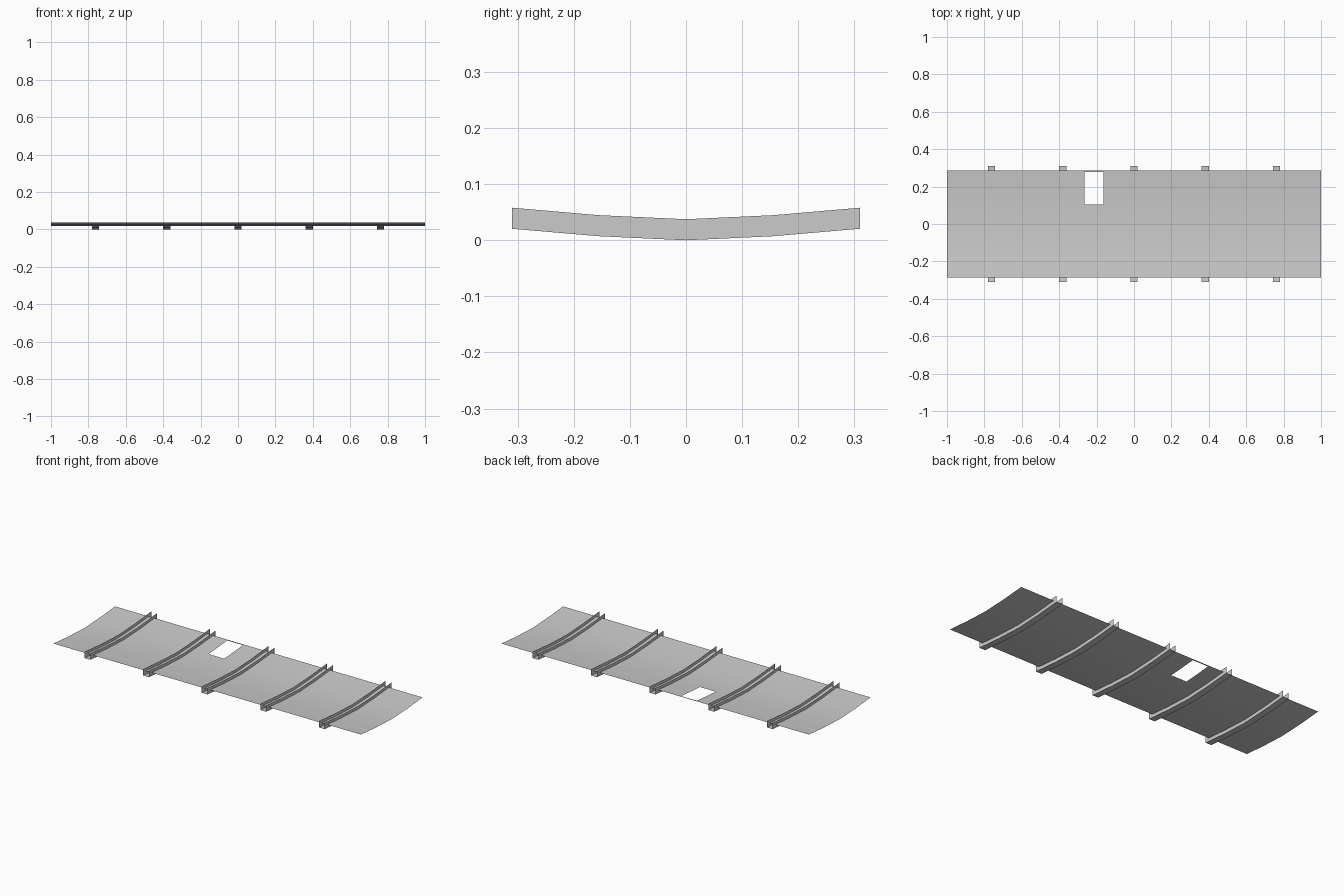
import bpy
import bmesh

cube = bpy.data.objects.get("Cube")
if cube:
    bpy.data.objects.remove(cube, do_unlink=True)

grey = bpy.data.materials.new("light_grey_metal")
grey.use_nodes = True
grey.diffuse_color = (0.6, 0.6, 0.6, 1)
grey.node_tree.nodes["Principled BSDF"].inputs["Base Color"].default_value = (0.6, 0.6, 0.6, 1)

BEND, END = 0.155, 0.31        # where the sagging curve kinks and ends
SHEET_LIFT = 0.0195            # sheet height above the channel floors
WALL = 0.0375                  # channel wall height
HALF_WIDTH = 0.0188            # half the channel width


def sag(y):
    """Height of the shallow, faceted trough at y."""
    y = abs(y)
    if y < BEND:
        return 0.0072 * y / BEND
    return 0.0072 + 0.0133 * (y - BEND) / (END - BEND)


def finish(name, bm):
    mesh = bpy.data.meshes.new(name)
    bm.to_mesh(mesh)
    bm.free()
    mesh.materials.append(grey)
    obj = bpy.data.objects.new(name, mesh)
    bpy.context.collection.objects.link(obj)
    bpy.ops.object.select_all(action="DESELECT")
    obj.select_set(True)
    bpy.context.view_layer.objects.active = obj
    bpy.ops.object.shade_smooth_by_angle()
    return obj


def loft(rows, skip=None):
    """Surface through rows of points, leaving out one cell if asked."""
    bm = bmesh.new()
    grid = [[bm.verts.new(p) for p in row] for row in rows]
    for i in range(len(grid) - 1):
        for j in range(len(grid[i]) - 1):
            if (i, j) != skip:
                bm.faces.new((grid[i][j], grid[i][j + 1],
                              grid[i + 1][j + 1], grid[i + 1][j]))
    return bm


# Curved thin sheet with a rectangular opening near the back edge
xs = (-1, -0.265, -0.163, 1)
ys = (-0.286, -BEND, 0, 0.104, BEND, 0.278, 0.286)
bm = loft([[(x, y, sag(y) + SHEET_LIFT) for x in xs] for y in ys])
opening = [f for f in bm.faces
           if -0.265 < f.calc_center_median().x < -0.163
           and 0.104 < f.calc_center_median().y < 0.278]
bmesh.ops.delete(bm, geom=opening, context="FACES")
finish("curved_sheet", bm)

# Five open channels crossing the sheet, walls standing through it
section = ((-HALF_WIDTH, WALL), (-HALF_WIDTH, 0), (HALF_WIDTH, 0), (HALF_WIDTH, WALL))
for n in range(5):
    cx = (n - 2) * 0.381
    bm = loft([[(cx + dx, y, sag(y) + dz) for dx, dz in section]
               for y in (END, BEND, 0, -BEND, -END)])
    finish(f"cross_channel_{n + 1}", bm)
